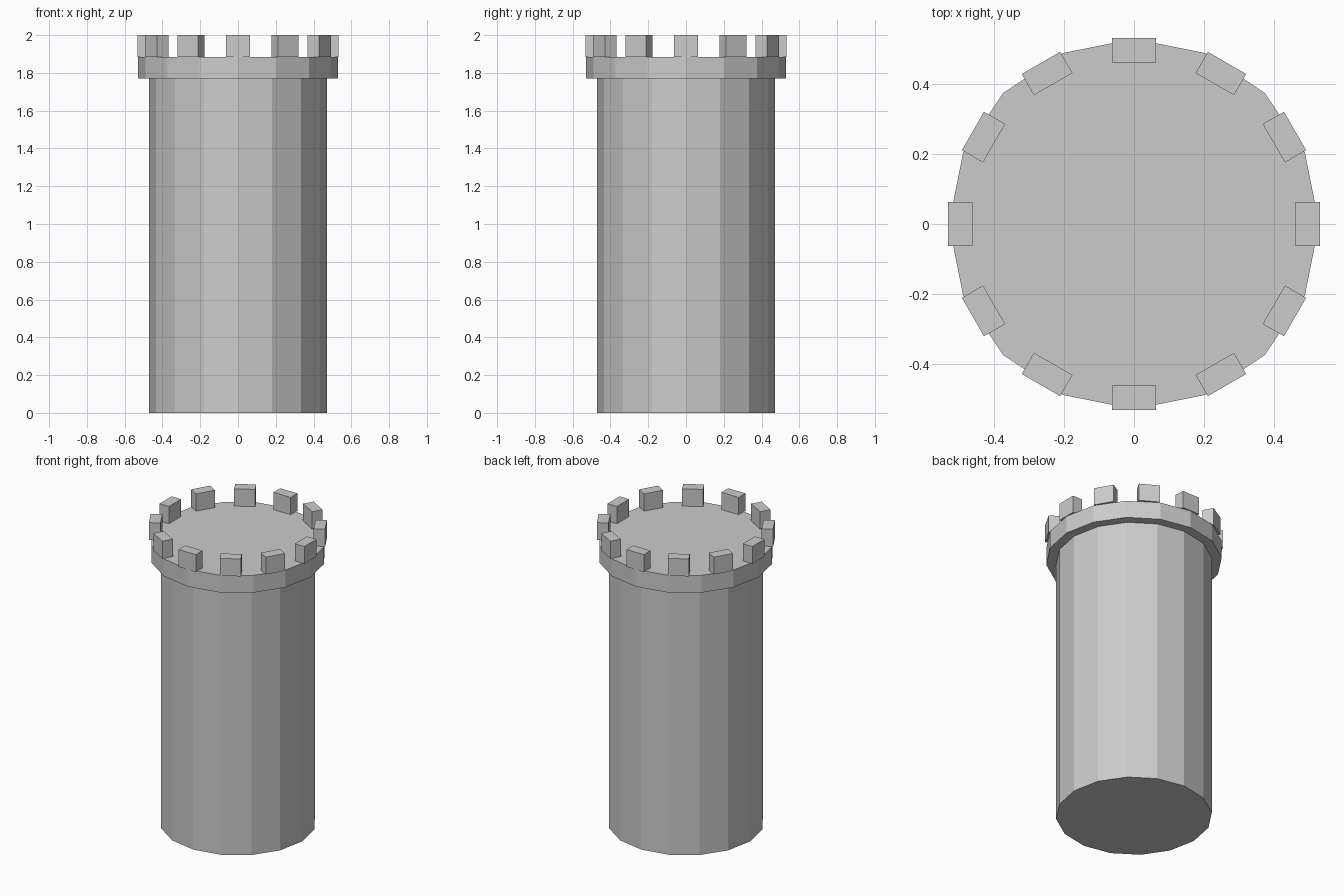
import bpy
import math

if "Cube" in bpy.data.objects:
    bpy.data.objects.remove(bpy.data.objects["Cube"])

stone = bpy.data.materials.new("stone_grey")
stone.diffuse_color = (0.6, 0.6, 0.6, 1.0)
stone.use_nodes = True
stone.node_tree.nodes["Principled BSDF"].inputs["Base Color"].default_value = stone.diffuse_color


def drum(name, radius, z0, z1):
    """Flat-shaded 16-sided cylinder with corners on the x and y axes."""
    bpy.ops.mesh.primitive_cylinder_add(
        vertices=16, radius=radius, depth=z1 - z0, location=(0, 0, (z0 + z1) / 2))
    ob = bpy.context.object
    ob.name = name
    ob.data.materials.append(stone)


def merlon(index, count=12, ring=0.4975, z0=1.885, z1=2.0):
    """Small block on the rim, turned to face outward."""
    a = 2 * math.pi * index / count
    bpy.ops.mesh.primitive_cube_add(
        size=1, location=(ring * math.cos(a), ring * math.sin(a), (z0 + z1) / 2),
        rotation=(0, 0, a))
    ob = bpy.context.object
    ob.name = f"merlon_{index + 1}"
    ob.scale = (0.07, 0.127, z1 - z0)
    ob.data.materials.append(stone)


# Tower shaft and the wider platform on top
drum("tower_shaft", 0.47, 0.0, 1.77)
drum("platform", 0.53, 1.77, 1.885)

# Ring of battlements
for i in range(12):
    merlon(i)
